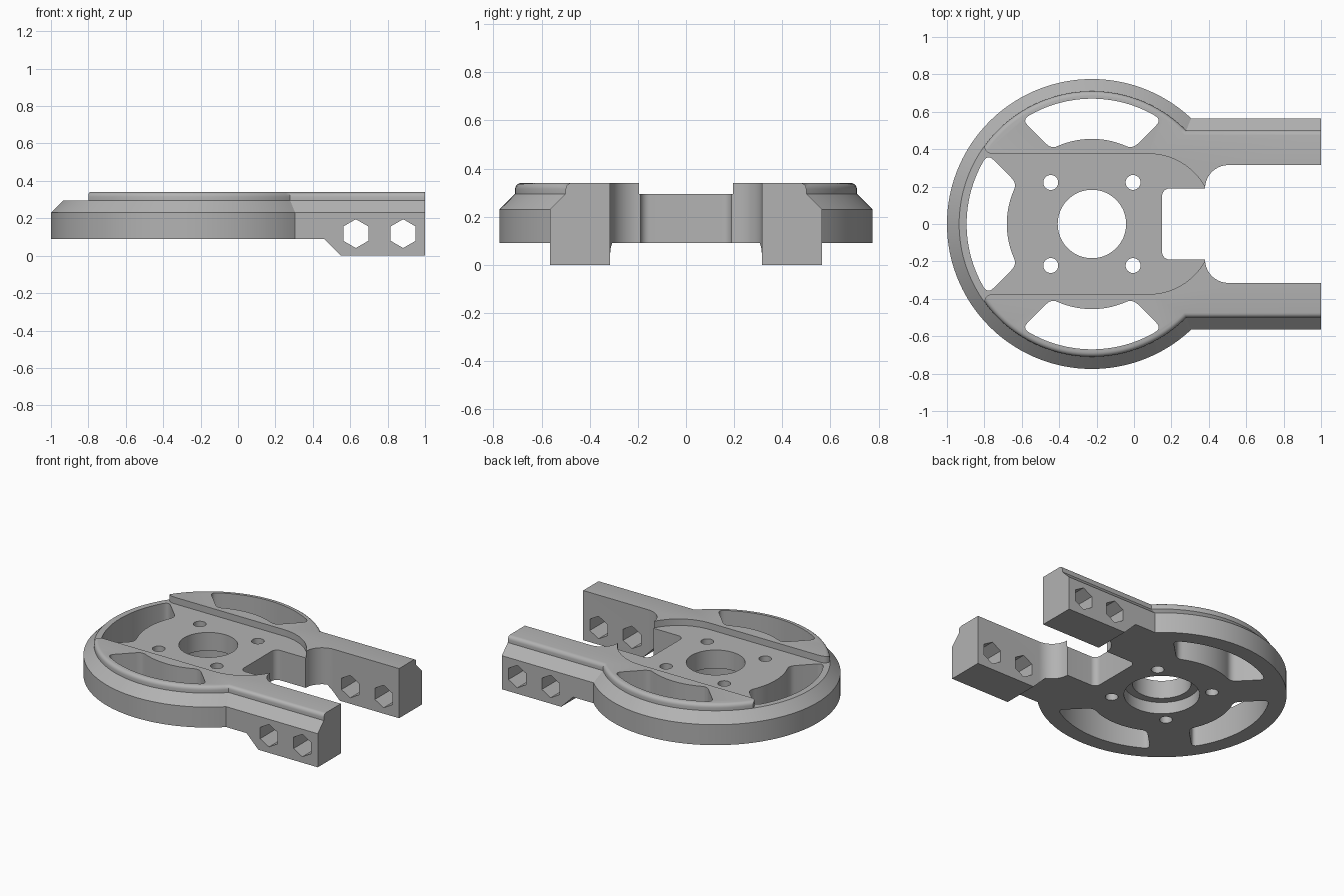
import bpy, bmesh
from math import sin, cos, pi, radians, asin, atan2, sqrt, hypot
from mathutils import Matrix

if "Cube" in bpy.data.objects:
    bpy.data.objects.remove(bpy.data.objects["Cube"])

CX, R = -0.225, 0.775            # disc centre and radius
ARM_Y, TOP, LEDGE, BASE = 0.565, 0.34, 0.295, 0.09

grey = bpy.data.materials.new("plain grey")
grey.use_nodes = True
grey.diffuse_color = (0.45, 0.45, 0.45, 1)
grey.node_tree.nodes["Principled BSDF"].inputs["Base Color"].default_value = grey.diffuse_color


def loft(name, rings):
    """Solid through rings of equal point count."""
    bm = bmesh.new()
    loops = [[bm.verts.new(p) for p in ring] for ring in rings]
    n = len(loops[0])
    for a, b in zip(loops, loops[1:]):
        for i in range(n):
            j = (i + 1) % n
            bm.faces.new((a[i], a[j], b[j], b[i]))
    bm.faces.new(loops[0][::-1])
    bm.faces.new(loops[-1])
    bmesh.ops.recalc_face_normals(bm, faces=bm.faces)
    mesh = bpy.data.meshes.new(name)
    bm.to_mesh(mesh)
    bm.free()
    ob = bpy.data.objects.new(name, mesh)
    bpy.context.collection.objects.link(ob)
    return ob


def prism(name, pts, lo, hi, along_y=False):
    place = (lambda a, b, h: (a, h, b)) if along_y else (lambda a, b, h: (a, b, h))
    return loft(name, [[place(a, b, h) for a, b in pts] for h in (lo, hi)])


def arc(cx, cy, r, a0, a1, n):
    return [(cx + r * cos(radians(a0 + (a1 - a0) * i / n)),
             cy + r * sin(radians(a0 + (a1 - a0) * i / n))) for i in range(n + 1)]


def mirrored(half):
    return half + [(x, -y) for x, y in reversed(half)]


def round_corner(p, c, q, n=5):
    return [tuple((1 - t) ** 2 * u + 2 * t * (1 - t) * v + t * t * w for u, v, w in zip(p, c, q))
            for t in (i / n for i in range(n + 1))]


def outline(inset, z):
    """Disc joined to the two arms, pulled inwards by inset."""
    r, y = R - inset, ARM_Y - inset
    a = 180 / pi * asin(y / r)
    return [(px, py, z) for px, py in [(1, -y), (1, y)] + arc(CX, 0, r, a, 360 - a, 120)]


def cut(body, cutter):
    cutter.hide_render = True
    mod = body.modifiers.new("cut", "BOOLEAN")
    mod.operation, mod.solver, mod.object = "DIFFERENCE", "EXACT", cutter
    bpy.context.view_layer.objects.active = body
    bpy.ops.object.modifier_apply(modifier=mod.name)
    bpy.data.objects.remove(cutter)


# Body: straight wall, chamfer, then raised rim with rounded edge
chamfer, fillet = 0.065, 0.025
rings = [outline(0, 0), outline(0, 0.23), outline(chamfer, LEDGE)]
for k in range(5):
    a = k * pi / 8
    rings.append(outline(chamfer + fillet * (1 - cos(a)), TOP - fillet * (1 - sin(a))))
body = loft("mounting_bracket", rings)

# Underside: leaves only the feet of the arms reaching the ground
cut(body, prism("under_cut", [(-1.2, -0.1), (0.65, -0.1), (0.46, BASE), (-1.2, BASE)], -1, 1, True))

# Shallow channel across the top
channel = arc(0.08, 0.035, 0.34, 28, 90, 16)
channel = [(0.5, 0.19)] + channel + round_corner((-0.75, 0.375), (-0.8, 0.375), (-0.8, 0.42)) + [(-1.2, 0.42)]
cut(body, prism("channel_cut", mirrored(channel), LEDGE, 0.5))

# Slot between the arms
slot = [(1.2, 0.315)] + arc(0.505, 0.19, 0.125, 90, 180, 16) + arc(0.19, 0.15, 0.04, 90, 180, 8)
cut(body, prism("slot_cut", mirrored(slot), -0.2, 0.6))


# Three windows separated by diagonal spokes
def edge_angle(r, spoke=0.13):
    return 45 - 180 / pi * asin(spoke / r)


def polar(r, a):
    return (r * cos(radians(a)), r * sin(radians(a)))


r_in, r_out = 0.455, 0.67
a_in, a_out = edge_angle(r_in), edge_angle(r_out)
window = arc(0, 0, r_out, 0, a_out - 3.5, 16)
window += round_corner(window.pop(), polar(r_out, a_out), polar(r_out - 0.04, edge_angle(r_out - 0.04)))
window += round_corner(polar(r_in + 0.04, edge_angle(r_in + 0.04)), polar(r_in, a_in), polar(r_in, a_in - 5))
window += arc(0, 0, r_in, a_in - 5, 0, 12)[1:]
# drop the points on the axis so that the mirrored half joins cleanly
window = mirrored(window[1:-1])
n = len(window) // 2
window = window[:n] + [(r_in, 0)] + window[n:] + [(r_out, 0)]
for turn in (90, 180, 270):
    c, s = cos(radians(turn)), sin(radians(turn))
    cut(body, prism("window_cut", [(CX + x * c - y * s, x * s + y * c) for x, y in window], -0.2, 0.6))

# Central bore with a wider recess from below
cut(body, prism("bore_cut", arc(CX, 0, 0.183, 0, 354, 59), -0.2, 0.6))
cut(body, prism("recess_cut", arc(CX, 0, 0.235, 0, 354, 59), -0.2, 0.17))

# Four bolt holes
for sx in (-1, 1):
    for sy in (-1, 1):
        cut(body, prism("bolt_cut", arc(CX + 0.22 * sx, 0.222 * sy, 0.04, 0, 345, 23), -0.2, 0.6))

# Hexagonal holes through both arms
for x in (0.63, 0.883):
    cut(body, prism("hex_cut", arc(x, 0.118, 0.077, 30, 330, 5), -1, 1, True))

body.data.materials.clear()
body.data.materials.append(grey)
for p in body.data.polygons:
    p.material_index = 0
bpy.ops.object.select_all(action="DESELECT")
body.select_set(True)
bpy.context.view_layer.objects.active = body
bpy.ops.object.shade_smooth_by_angle(angle=radians(30))
